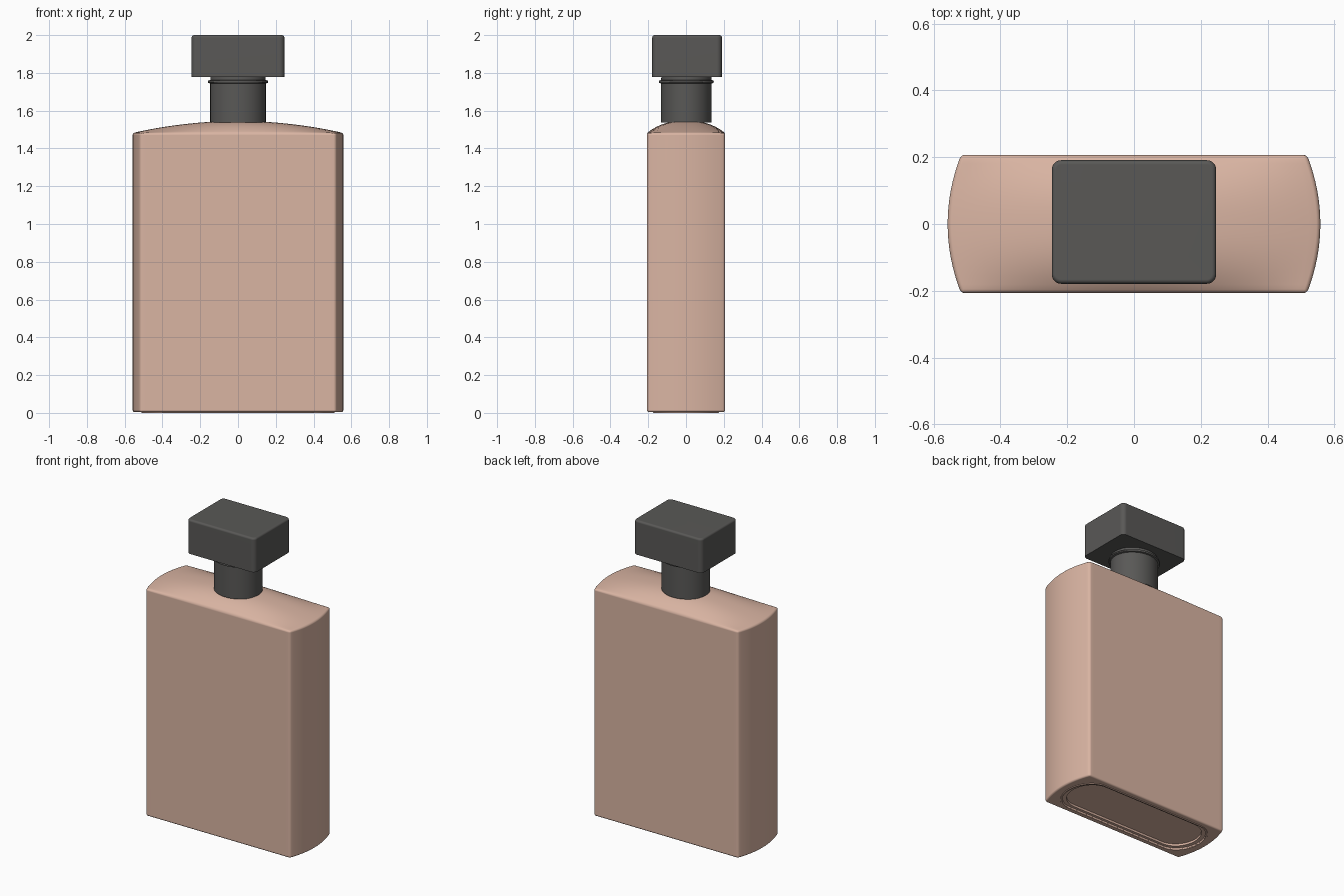
import bpy, bmesh, math
from mathutils import Vector

cube = bpy.data.objects.get("Cube")
if cube:
    bpy.data.objects.remove(cube, do_unlink=True)


def material(name, rgb):
    m = bpy.data.materials.new(name)
    m.use_nodes = True
    m.diffuse_color = (*rgb, 1)
    m.node_tree.nodes["Principled BSDF"].inputs["Base Color"].default_value = (*rgb, 1)
    return m


peach = material("peach glass", (0.70, 0.46, 0.365))
charcoal = material("charcoal plastic", (0.10, 0.098, 0.094))


def finish(name, bm, mat):
    bmesh.ops.recalc_face_normals(bm, faces=bm.faces)
    mesh = bpy.data.meshes.new(name)
    bm.to_mesh(mesh)
    bm.free()
    mesh.materials.append(mat)
    ob = bpy.data.objects.new(name, mesh)
    bpy.context.collection.objects.link(ob)
    return ob


def select(ob):
    bpy.ops.object.select_all(action="DESELECT")
    ob.select_set(True)
    bpy.context.view_layer.objects.active = ob


def smooth(ob):
    select(ob)
    bpy.ops.object.shade_smooth_by_angle(angle=math.radians(35))
    ob.modifiers.new("even normals", "WEIGHTED_NORMAL").keep_sharp = True


def stadium(name, half_x, half_y, end, z0, z1):
    """Prism with flat long sides and elliptical ends."""
    bm = bmesh.new()
    loop = []
    for i in range(50):
        a = math.tau * (i // 25 * 25 + (i % 25) * 25 / 24) / 50 - math.pi / 2
        side = 1 if i < 25 else -1
        loop.append(bm.verts.new((side * (half_x - end) + end * math.cos(a),
                                  half_y * math.sin(a), z0)))
    face = bm.faces.new(loop)
    top = bmesh.ops.extrude_face_region(bm, geom=[face])["geom"]
    bmesh.ops.translate(bm, vec=(0, 0, z1 - z0),
                        verts=[g for g in top if isinstance(g, bmesh.types.BMVert)])
    return finish(name, bm, peach)


# Body: domed top grid, bowed ends, walls dropped to a closed base
HALF_Y, SHOULDER, DOME, BASE = 0.207, 1.482, 0.063, 0.004
bm = bmesh.new()
NX, NY = 32, 16
rows = []
for j in range(NY + 1):
    v = 2 * j / NY - 1
    half_x = 0.558 - 0.04 * v * v
    row = []
    for i in range(NX + 1):
        u = 2 * i / NX - 1
        z = SHOULDER + DOME * (1 - u * u) * (1 - abs(v) ** 2.6)
        row.append(bm.verts.new((u * half_x, v * HALF_Y, z)))
    rows.append(row)
for a, b in zip(rows, rows[1:]):
    for i in range(NX):
        bm.faces.new((a[i], a[i + 1], b[i + 1], b[i]))
rim = [e for e in bm.edges if e.is_boundary]
walls = bmesh.ops.extrude_edge_only(bm, edges=rim)["geom"]
for g in walls:
    if isinstance(g, bmesh.types.BMVert):
        g.co.z = BASE
bmesh.ops.holes_fill(bm, edges=[g for g in walls if isinstance(g, bmesh.types.BMEdge)
                                and g.is_boundary], sides=0)
body = finish("bottle_body", bm, peach)
bevel = body.modifiers.new("soft edges", "BEVEL")
bevel.width, bevel.segments = 0.012, 3
bevel.limit_method, bevel.angle_limit = "ANGLE", math.radians(40)

# Stepped recess under the base
cutters = [stadium("outer_recess_cutter", 0.50, 0.165, 0.14, -0.05, 0.012),
           stadium("inner_recess_cutter", 0.475, 0.148, 0.13, -0.05, 0.026)]
for c in cutters:
    c.hide_render = True
    cut = body.modifiers.new("recess", "BOOLEAN")
    cut.operation, cut.solver, cut.object = "DIFFERENCE", "EXACT", c
select(body)
for m in list(body.modifiers):
    bpy.ops.object.modifier_apply(modifier=m.name)
for c in cutters:
    bpy.data.objects.remove(c, do_unlink=True)
smooth(body)

# Low foot rim on the base
bm = bmesh.new()
loops = []
for hx, hy, z in ((0.512, 0.175, 0.006), (0.510, 0.173, 0), (0.502, 0.167, 0), (0.50, 0.165, 0.006)):
    ring = []
    for i in range(48):
        a = math.tau * (i + 0.5) / 48
        s = 1 if math.cos(a) > 0 else -1
        ring.append(bm.verts.new((s * (hx - 0.14) + 0.14 * math.cos(a), hy * math.sin(a), z)))
    loops.append(ring)
for a, b in zip(loops, loops[1:]):
    for i in range(48):
        k = (i + 1) % 48
        bm.faces.new((a[i], a[k], b[k], b[i]))
smooth(finish("foot_rim", bm, peach))

# Neck: slightly oval lathe with a thin collar ring
profile = [(0, 1.538), (0.147, 1.538), (0.147, 1.744), (0.158, 1.747), (0.160, 1.753),
           (0.158, 1.759), (0.147, 1.762), (0.145, 1.79), (0, 1.79)]
bm = bmesh.new()
pts = [bm.verts.new((r, 0, z)) for r, z in profile]
edges = [bm.edges.new(p) for p in zip(pts, pts[1:])]
bmesh.ops.spin(bm, geom=pts + edges, cent=(0, 0, 0), axis=(0, 0, 1),
               angle=math.tau, steps=48, use_merge=True)
bmesh.ops.remove_doubles(bm, verts=bm.verts, dist=0.0001)
bmesh.ops.scale(bm, vec=(1, 0.91, 1), verts=bm.verts)
bmesh.ops.translate(bm, vec=(0, 0.002, 0), verts=bm.verts)
smooth(finish("neck", bm, charcoal))

# Cap: block with rounded corners and a softened top edge
bm = bmesh.new()
bmesh.ops.create_cube(bm, size=1)
bmesh.ops.scale(bm, vec=(0.492, 0.37, 0.222), verts=bm.verts)
bmesh.ops.translate(bm, vec=(0, 0.006, 1.889), verts=bm.verts)
upright = [e for e in bm.edges
           if abs((e.verts[0].co - e.verts[1].co).normalized().dot(Vector((0, 0, 1)))) > 0.9]
bmesh.ops.bevel(bm, geom=upright, offset=0.028, segments=6, profile=0.5, affect="EDGES")
top_edges = [e for e in bm.edges if min(v.co.z for v in e.verts) > 1.99]
bmesh.ops.bevel(bm, geom=top_edges, offset=0.013, segments=3, profile=0.5, affect="EDGES")
smooth(finish("cap", bm, charcoal))
